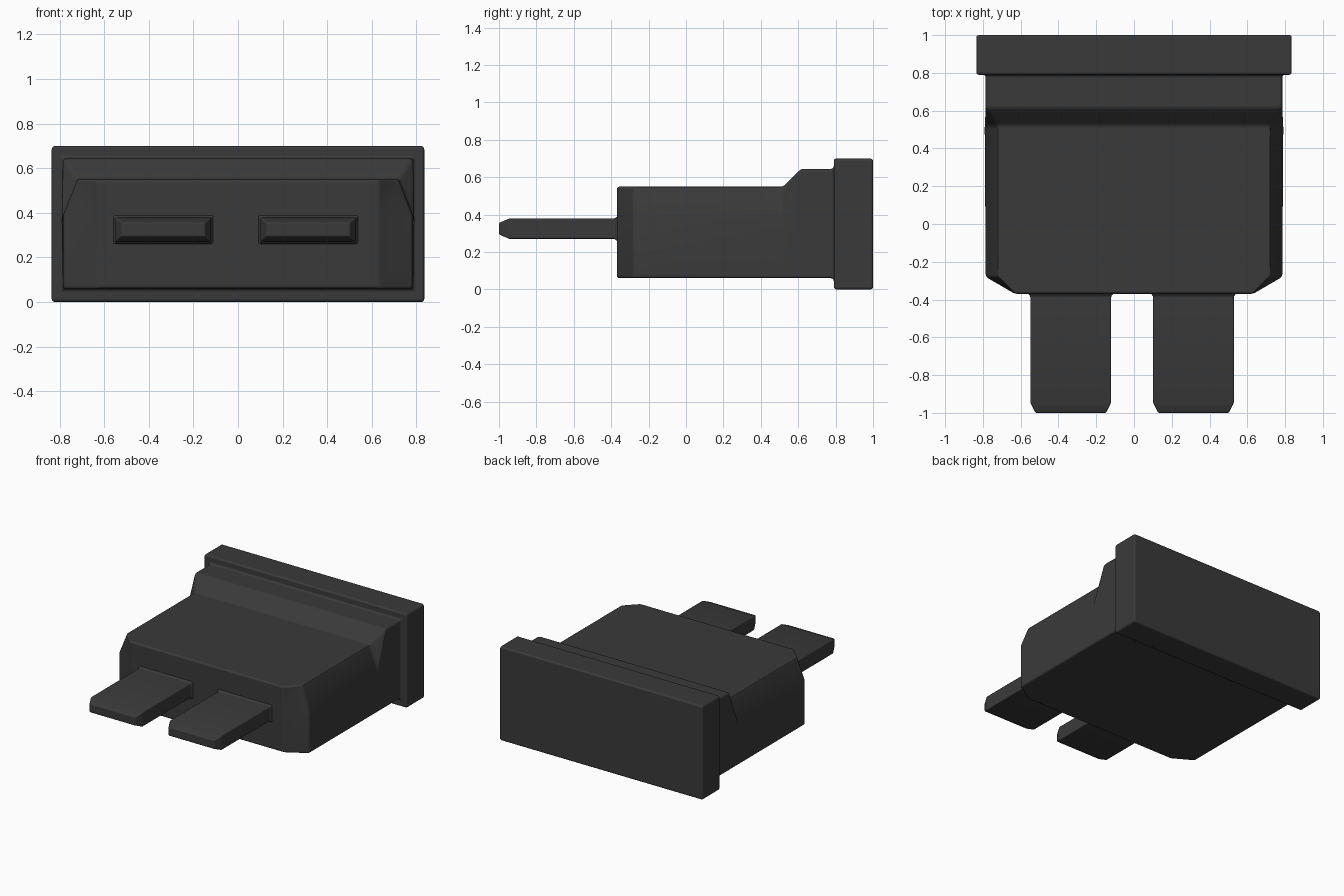
import bpy, bmesh

if "Cube" in bpy.data.objects:
    bpy.data.objects.remove(bpy.data.objects["Cube"])

dark = bpy.data.materials.new("dark_plastic")
dark.diffuse_color = (0.042, 0.042, 0.042, 1)
dark.use_nodes = True
dark.node_tree.nodes["Principled BSDF"].inputs["Base Color"].default_value = dark.diffuse_color


def loft(name, rings, radius):
    """Skin a list of equal-length point rings, cap the ends and round the edges."""
    bm = bmesh.new()
    loops = [[bm.verts.new(p) for p in ring] for ring in rings]
    n = len(rings[0])
    for a, b in zip(loops, loops[1:]):
        for i in range(n):
            j = (i + 1) % n
            quad = (a[i], a[j], b[j], b[i])
            # twisted side facets: split so the flat wall stays flat
            if n == 6 and i == 2:
                bm.faces.new((a[i], a[j], b[j]))
                bm.faces.new((a[i], b[j], b[i]))
            elif n == 6 and i == 4:
                bm.faces.new((a[i], a[j], b[i]))
                bm.faces.new((a[j], b[j], b[i]))
            else:
                bm.faces.new(quad)
    bm.faces.new(loops[0])
    bm.faces.new(loops[-1])
    bmesh.ops.recalc_face_normals(bm, faces=bm.faces)
    mesh = bpy.data.meshes.new(name)
    bm.to_mesh(mesh)
    bm.free()
    ob = bpy.data.objects.new(name, mesh)
    bpy.context.collection.objects.link(ob)
    mesh.materials.append(dark)
    mesh.shade_smooth()
    bevel = ob.modifiers.new("rounded_edges", 'BEVEL')
    bevel.width = radius
    bevel.segments = 3
    bevel.limit_method = 'ANGLE'
    bevel.angle_limit = 0.44
    bevel.harden_normals = True
    return ob


def section(y, w, t, bottom, top, shoulder=0.39):
    return [(-w, y, bottom), (w, y, bottom), (w, y, shoulder),
            (t, y, top), (-t, y, top), (-w, y, shoulder)]


# Housing: chamfered nose, body, sloped collar and end cap in one skin
loft("housing", [
    section(-0.37, 0.63, 0.63, 0.06, 0.55),
    section(-0.28, 0.785, 0.72, 0.06, 0.55),
    section(0.52, 0.785, 0.72, 0.06, 0.55),
    section(0.615, 0.785, 0.785, 0.06, 0.645),
    section(0.79, 0.785, 0.785, 0.06, 0.645),
    section(0.79, 0.835, 0.835, 0.0, 0.70),
    section(1.0, 0.835, 0.835, 0.0, 0.70),
], 0.014)


def rect(y, x, w, h):
    z = 0.325
    return [(x - w, y, z - h), (x + w, y, z - h), (x + w, y, z + h), (x - w, y, z + h)]


# Contact blades: tapered tip, small flare at the root
for side, x in (("left", -0.335), ("right", 0.315)):
    loft(side + "_blade", [
        rect(-1.0, x, 0.187, 0.031),
        rect(-0.945, x, 0.214, 0.054),
        rect(-0.382, x, 0.214, 0.054),
        rect(-0.369, x, 0.226, 0.066),
        rect(-0.33, x, 0.226, 0.066),
    ], 0.007)
